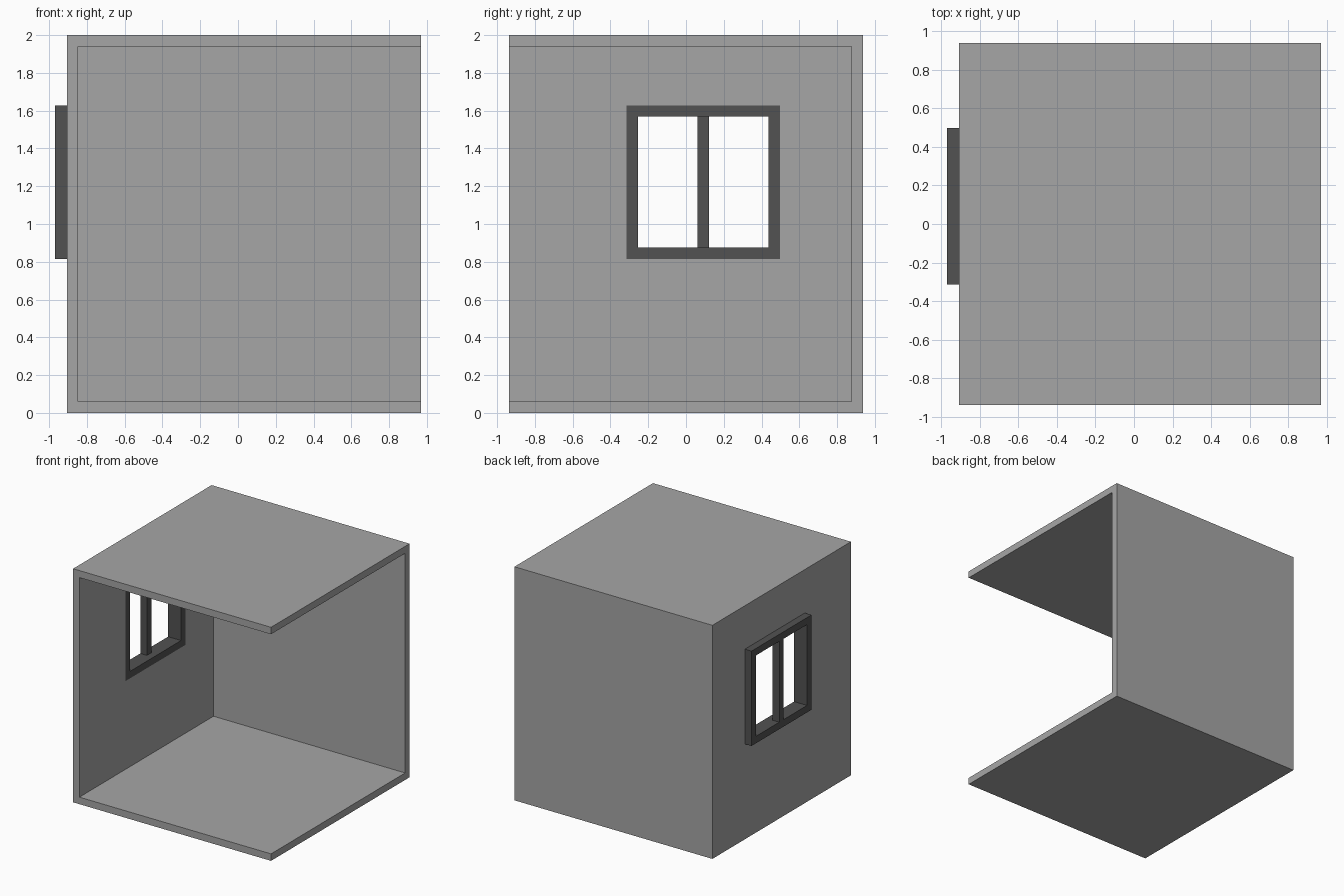
import bpy
from mathutils import Vector

default = bpy.data.objects.get("Cube")
if default:
    bpy.data.objects.remove(default, do_unlink=True)


def make_material(name, value):
    mat = bpy.data.materials.new(name)
    mat.use_nodes = True
    colour = (value, value, value, 1)
    mat.diffuse_color = colour
    mat.node_tree.nodes["Principled BSDF"].inputs["Base Color"].default_value = colour
    return mat


def box(name, low, high, mat=None):
    """Box between two opposite corners."""
    low, high = Vector(low), Vector(high)
    bpy.ops.mesh.primitive_cube_add(size=1, location=(low + high) / 2)
    obj = bpy.context.object
    obj.name = obj.data.name = name
    obj.scale = high - low
    bpy.ops.object.transform_apply(location=False, rotation=False, scale=True)
    if mat:
        obj.data.materials.append(mat)
    return obj


def cut(obj, low, high):
    """Remove a box-shaped volume from an object."""
    cutter = box("cutter", low, high)
    cutter.hide_render = True
    mod = obj.modifiers.new("cut", "BOOLEAN")
    mod.operation = "DIFFERENCE"
    mod.solver = "EXACT"
    mod.object = cutter
    bpy.context.view_layer.objects.active = obj
    bpy.ops.object.modifier_apply(modifier=mod.name)
    mesh = cutter.data
    bpy.data.objects.remove(cutter, do_unlink=True)
    bpy.data.meshes.remove(mesh)


wall_grey = make_material("wall grey", 0.38)
frame_grey = make_material("dark frame grey", 0.085)

# Main dimensions
half_depth, height, thick = 0.937, 2.0, 0.06
outer, wall_x, open_x = -0.969, -0.906, 0.969
inner_x = wall_x + thick
mid_y, mid_z = 0.092, 1.222
half_window, half_pane = 0.406, 0.346

# Room shell: floor, ceiling, back and side wall, open at the front and one side
room = box("room_shell", (wall_x, -half_depth, 0), (open_x, half_depth, height), wall_grey)
cut(room, (inner_x, -2, thick), (2, half_depth - thick, height - thick))


def window_span(x_low, x_high, half):
    return ((x_low, mid_y - half, mid_z - half), (x_high, mid_y + half, mid_z + half))


# Window opening and the frame that fills it
cut(room, *window_span(-2, 0, half_window))
frame = box("window_frame", *window_span(outer, inner_x, half_window), frame_grey)
cut(frame, *window_span(-2, 0, half_pane))

# Upright bar in the outer half of the frame
box("window_mullion", (outer, mid_y - thick / 2, mid_z - half_pane),
    (wall_x, mid_y + thick / 2, mid_z + half_pane), frame_grey)
